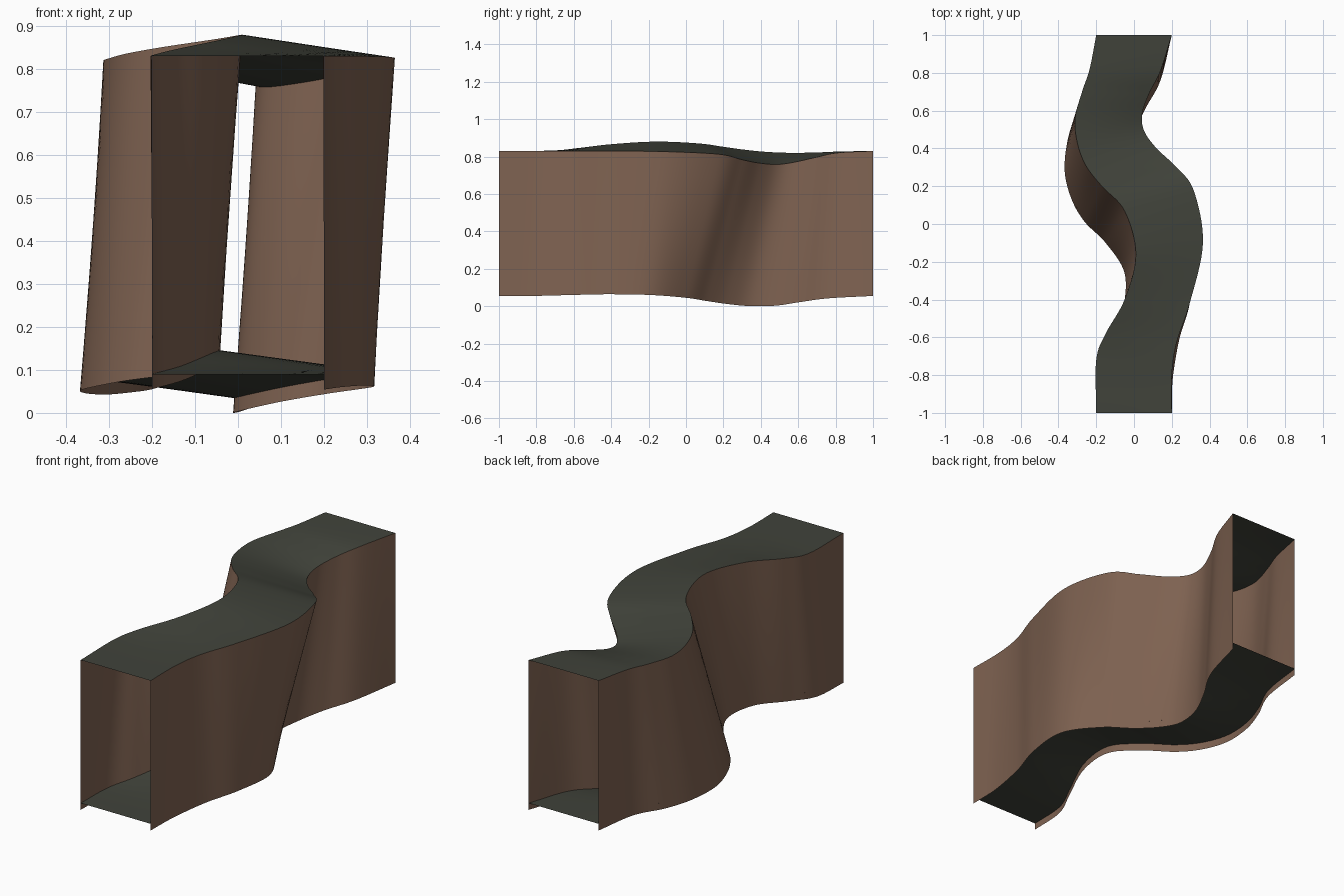
import bpy
from mathutils import Vector

if "Cube" in bpy.data.objects:
    bpy.data.objects.remove(bpy.data.objects["Cube"])

STEPS = 8   # subdivisions between stations along the passage


def material(name, rgb):
    m = bpy.data.materials.new(name)
    m.diffuse_color = (*rgb, 1)
    m.use_nodes = True
    m.node_tree.nodes["Principled BSDF"].inputs["Base Color"].default_value = m.diffuse_color
    return m


brown = material("warm_brown", (0.215, 0.125, 0.084))
charcoal = material("dark_olive_grey", (0.052, 0.056, 0.043))


def rail(points):
    """Smooth curve through the stations of one long edge."""
    p = [Vector(q) for q in points]
    p = [2 * p[0] - p[1]] + p + [2 * p[-1] - p[-2]]
    out = []
    for i in range(1, len(p) - 2):
        a, b, c, d = p[i - 1:i + 3]
        for k in range(STEPS):
            t = k / STEPS
            out.append(0.5 * (2 * b + (c - a) * t + (2 * a - 5 * b + 4 * c - d) * t * t
                              + (3 * b - a - 3 * c + d) * t ** 3))
    return out + [p[-2]]


def loft(name, r0, r1, mat, rows=6):
    """Smooth sheet ruled between two rails."""
    verts = [a.lerp(b, j / rows) for a, b in zip(r0, r1) for j in range(rows + 1)]
    w = rows + 1
    faces = [(i * w + j, (i + 1) * w + j, (i + 1) * w + j + 1, i * w + j + 1)
             for i in range(len(r0) - 1) for j in range(rows)]
    me = bpy.data.meshes.new(name)
    me.from_pydata(verts, [], faces)
    me.materials.append(mat)
    me.shade_smooth()
    ob = bpy.data.objects.new(name, me)
    bpy.context.collection.objects.link(ob)
    return ob


# Four long edges of the winding, banked passage
top_left = rail([(-.2, -1, .83), (-.2, -.72, .832), (-.15, -.58, .845), (-.05, -.40, .866),
                 (.01, -.16, .88), (-.05, .07, .87), (-.17, .20, .852), (-.255, .31, .837),
                 (-.30, .43, .825), (-.312, .56, .82), (-.275, .70, .822),
                 (-.235, .82, .827), (-.2, 1, .83)])
top_right = rail([(.2, -1, .83), (.2, -.8, .83), (.225, -.63, .83), (.295, -.42, .83),
                  (.365, -.1, .826), (.315, .18, .812), (.22, .305, .782), (.12, .40, .764),
                  (.055, .49, .758), (.043, .58, .77), (.08, .69, .795),
                  (.14, .81, .82), (.2, 1, .83)])
low_left = rail([(-.2, -1, .055), (-.19, -.8, .058), (-.13, -.65, .075), (-.06, -.46, .105),
                 (-.05, -.26, .11), (-.15, -.1, .09), (-.26, .01, .075), (-.33, .13, .062),
                 (-.367, .28, .052), (-.35, .45, .045), (-.30, .60, .043),
                 (-.23, .76, .05), (-.2, 1, .055)])
low_right = rail([(.2, -1, .055), (.205, -.82, .055), (.24, -.61, .06), (.295, -.42, .064),
                  (.312, -.19, .06), (.21, 0, .045), (.11, .11, .028), (.035, .22, .012),
                  (-.01, .34, .001), (.005, .48, .003), (.06, .61, .022),
                  (.14, .76, .042), (.2, 1, .055)])

# Side walls
loft("left_wall", top_left, low_left, brown)
loft("right_wall", low_right, top_right, brown)

# Ceiling on the wall tops, floor slightly above the wall bottoms
loft("ceiling", top_right, top_left, charcoal)
FLOOR = 0.045
loft("floor", [a.lerp(b, FLOOR) for a, b in zip(low_right, top_right)],
     [a.lerp(b, FLOOR) for a, b in zip(low_left, top_left)], charcoal)
